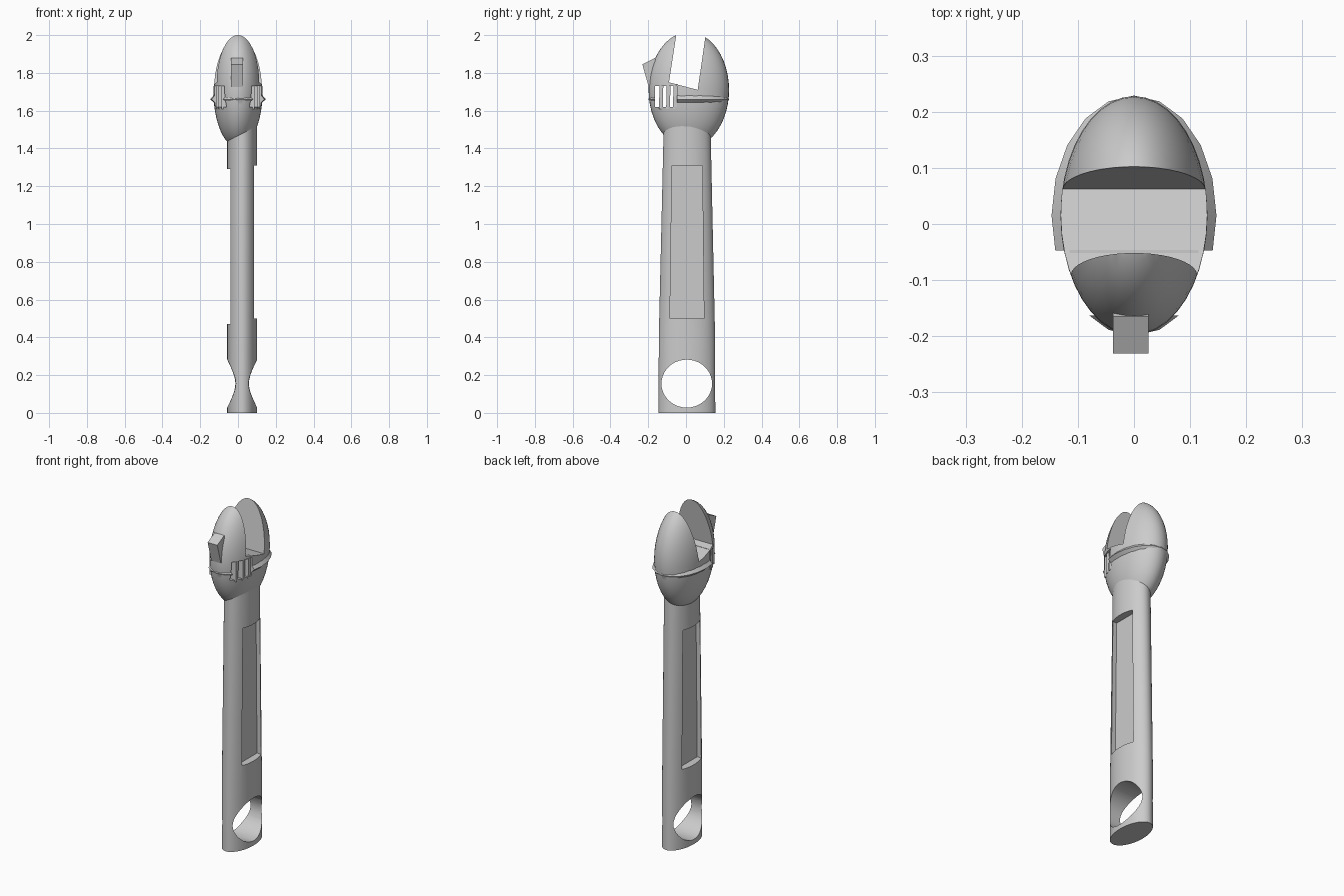
import bpy, bmesh, math

if "Cube" in bpy.data.objects:
    bpy.data.objects.remove(bpy.data.objects["Cube"])


def make(name, verts, faces):
    me = bpy.data.meshes.new(name)
    me.from_pydata(verts, [], faces)
    bm = bmesh.new()
    bm.from_mesh(me)
    bmesh.ops.recalc_face_normals(bm, faces=bm.faces)
    bm.to_mesh(me)
    bm.free()
    ob = bpy.data.objects.new(name, me)
    bpy.context.collection.objects.link(ob)
    return ob


def loft(name, rings, n):
    """Stacked ellipses (cx, cy, z, rx, ry) with end caps."""
    verts, faces = [], []
    for cx, cy, z, rx, ry in rings:
        for i in range(n):
            a = 2 * math.pi * i / n
            verts.append((cx + rx * math.cos(a), cy + ry * math.sin(a), z))
    for r in range(len(rings) - 1):
        for i in range(n):
            j = (i + 1) % n
            faces.append((r*n + i, r*n + j, r*n + n + j, r*n + n + i))
    faces.append(tuple(range(n)))
    faces.append(tuple(range((len(rings) - 1) * n, len(rings) * n)))
    return make(name, verts, faces)


def prism(name, profile, x0, x1):
    """Side profile of (y, z) points extruded along x."""
    n = len(profile)
    verts = [(x, y, z) for x in (x0, x1) for y, z in profile]
    faces = [tuple(range(n)), tuple(range(n, 2 * n))]
    faces += [(i, (i + 1) % n, n + (i + 1) % n, n + i) for i in range(n)]
    return make(name, verts, faces)


def select(ob):
    bpy.ops.object.select_all(action='DESELECT')
    ob.select_set(True)
    bpy.context.view_layer.objects.active = ob


def boolean(ob, tool, op='DIFFERENCE'):
    tool.hide_render = True
    select(ob)
    m = ob.modifiers.new("bool", 'BOOLEAN')
    m.operation = op
    m.solver = 'EXACT'
    m.object = tool
    bpy.ops.object.modifier_apply(modifier=m.name)
    bpy.data.objects.remove(tool, do_unlink=True)


def smooth(ob):
    select(ob)
    bpy.ops.object.shade_smooth_by_angle(angle=math.radians(30))


# Tapered oval handle
handle = loft("handle", [(0.022, 0.005, 0, 0.079, 0.15),
                         (0.022, 0.005, 0.4, 0.079, 0.149),
                         (0.022, 0.006, 1.6, 0.079, 0.122)], 48)

# Hanging hole
hole = [(0.004 + 0.134 * math.cos(2 * math.pi * i / 40),
         0.155 + 0.127 * math.sin(2 * math.pi * i / 40)) for i in range(40)]
boolean(handle, prism("hole_cutter", hole, -0.5, 0.5))

# Shallow recesses on both sides of the grip
for z0, z1, x0, x1 in ((0.5, 1.31, 0.058, 0.4), (0.47, 1.29, -0.4, -0.014)):
    prof = [(-0.085, z0), (0.095, z0), (0.086, z1), (-0.074, z1)]
    boolean(handle, prism("recess_cutter", prof, x0, x1))
smooth(handle)

# Egg-shaped head
bpy.ops.mesh.primitive_uv_sphere_add(segments=40, ring_count=24, radius=1)
head = bpy.context.object
head.name = "head"
head.scale = (0.131, 0.213, 0.306)
head.location = (0, 0.015, 1.71)
bpy.ops.object.transform_apply(location=True, rotation=True, scale=True)

# Ridge around the middle of the head
ridge = loft("ridge", [(0, 0.015, 1.635, 0.120, 0.195), (0, 0.015, 1.66, 0.147, 0.214),
                       (0, 0.015, 1.69, 0.122, 0.198)], 20)
boolean(head, ridge, 'UNION')

# Jaw opening
gap = [(-0.09, 1.75), (0.062, 1.71), (0.111, 2.05), (-0.044, 2.05)]
boolean(head, prism("gap_cutter", gap, -0.5, 0.5))

# Slot for the adjusting screw
slot = [(-0.163, 1.62), (-0.047, 1.62), (-0.047, 1.73), (-0.163, 1.73)]
boolean(head, prism("slot_cutter", slot, -0.5, 0.5))
smooth(head)

# Adjusting screw threads standing in the slot
for k, y in enumerate((-0.132, -0.094, -0.058)):
    w = 0.131 * math.sqrt(1 - ((y - 0.015) / 0.213) ** 2) - 0.008
    prism(f"screw_thread_{k + 1}", [(y - 0.011, 1.61), (y + 0.009, 1.61),
                                    (y + 0.012, 1.74), (y - 0.008, 1.74)], -w, w)

# Slanted block on the front jaw
prism("jaw_block", [(-0.231, 1.845), (-0.165, 1.878), (-0.10, 1.74), (-0.197, 1.725)],
      -0.037, 0.026)
